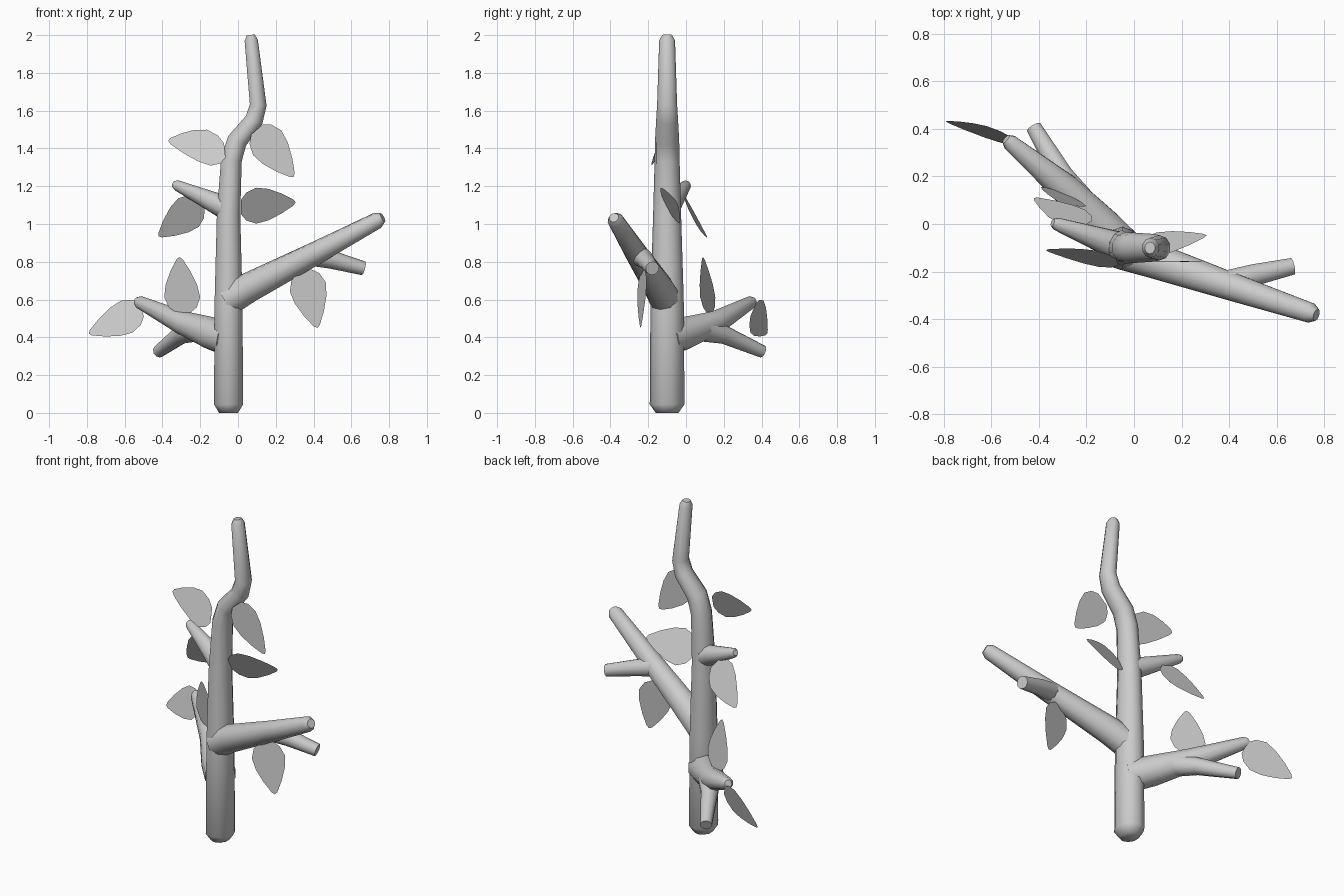
import bpy, bmesh, math
from mathutils import Vector

if "Cube" in bpy.data.objects:
    bpy.data.objects.remove(bpy.data.objects["Cube"])

SIDES = 10


def add_object(name, bm):
    bmesh.ops.recalc_face_normals(bm, faces=bm.faces)
    mesh = bpy.data.meshes.new(name)
    bm.to_mesh(mesh)
    bm.free()
    obj = bpy.data.objects.new(name, mesh)
    bpy.context.collection.objects.link(obj)
    bpy.ops.object.select_all(action='DESELECT')
    obj.select_set(True)
    bpy.context.view_layer.objects.active = obj
    bpy.ops.object.shade_smooth_by_angle(angle=math.radians(60))
    return obj


def limb(name, path, ref=(0, 0, 1), squash=1.0, rounded=True):
    """Tapered tube through (x, y, z, radius) points, optionally with a rounded tip."""
    pts = [(Vector(p[:3]), p[3]) for p in path]
    if rounded:
        end, r = pts[-1]
        pts.append((end + (end - pts[-2][0]).normalized() * r * 0.7, r * 0.6))
    bm = bmesh.new()
    rings = []
    for i, (p, r) in enumerate(pts):
        into = (p - pts[i - 1][0]).normalized() if i else Vector()
        out = (pts[i + 1][0] - p).normalized() if i < len(pts) - 1 else Vector()
        t = (into + out).normalized()
        a = t.cross(Vector(ref)).normalized()
        b = t.cross(a)
        ring = []
        for k in range(SIDES):
            ang = 2 * math.pi * k / SIDES
            ring.append(bm.verts.new(p + a * math.sin(ang) * r * squash + b * math.cos(ang) * r))
        rings.append(ring)
    for lo, hi in zip(rings, rings[1:]):
        for k in range(SIDES):
            n = (k + 1) % SIDES
            bm.faces.new((lo[k], lo[n], hi[n], hi[k]))
    bm.faces.new(rings[0])
    bm.faces.new(rings[-1])
    return add_object(name, bm)


# Egg-shaped leaf outline: (distance along leaf, share of half width)
LEAF = [(0, 0.4), (0.1, 0.78), (0.28, 1), (0.5, 0.88), (0.75, 0.55), (0.96, 0.17)]


def leaf(name, base, tip, side):
    base, tip, side = Vector(base), Vector(tip), Vector(side)
    outline = LEAF + [(1, 0)] + [(u, -w) for u, w in reversed(LEAF)]
    bm = bmesh.new()
    bm.faces.new([bm.verts.new(base + (tip - base) * u + side * w) for u, w in outline])
    return add_object(name, bm)


# Trunk with a chamfered foot and a crooked top
limb("trunk", [(-0.05, -0.1, 0, 0.06), (-0.05, -0.1, 0.045, 0.092),
               (-0.05, -0.1, 0.6, 0.088), (-0.05, -0.1, 1.05, 0.074),
               (-0.035, -0.1, 1.34, 0.066), (-0.005, -0.1, 1.44, 0.064),
               (0.085, -0.1, 1.55, 0.058), (0.107, -0.1, 1.63, 0.053),
               (0.07, -0.1, 1.972, 0.042)], ref=(0, 1, 0), squash=0.88)

# Large right branch and its stub
limb("right_branch", [(-0.05, -0.11, 0.60, 0.085), (0.06, -0.145, 0.665, 0.08),
                      (0.4, -0.26, 0.84, 0.062), (0.74, -0.373, 1.02, 0.044)])
limb("right_stub", [(0.38, -0.25, 0.835, 0.055), (0.5, -0.215, 0.81, 0.048),
                    (0.665, -0.178, 0.765, 0.037)], rounded=False)

# Forked lower left branch
limb("left_branch", [(-0.05, -0.1, 0.39, 0.09), (-0.14, -0.01, 0.42, 0.088),
                     (-0.29, 0.15, 0.475, 0.065), (-0.52, 0.342, 0.585, 0.035)])
limb("left_fork", [(-0.2, 0.06, 0.45, 0.07), (-0.30, 0.2, 0.415, 0.05),
                   (-0.42, 0.405, 0.325, 0.034)], rounded=False)

# Small upper left twig
limb("upper_twig", [(-0.05, -0.1, 1.08, 0.068), (-0.13, -0.07, 1.115, 0.055),
                    (-0.325, 0.0, 1.205, 0.028)])

# Leaves: base, tip, half-width direction
leaves = [
    ((-0.07, -0.16, 1.39), (-0.37, -0.11, 1.44), (-0.01, 0.035, 0.095)),
    ((0.10, -0.155, 1.50), (0.295, -0.16, 1.25), (0.075, 0, 0.065)),
    ((0.015, -0.10, 1.09), (0.305, -0.048, 1.115), (0, -0.05, 0.095)),
    ((-0.20, 0.0, 1.11), (-0.42, 0.11, 0.935), (-0.055, -0.03, 0.075)),
    ((-0.29, 0.125, 0.53), (-0.31, 0.09, 0.825), (0.095, -0.04, 0.0)),
    ((-0.51, 0.355, 0.545), (-0.79, 0.43, 0.42), (-0.03, 0.035, 0.085)),
    ((0.35, -0.23, 0.75), (0.42, -0.24, 0.45), (0.095, 0.025, 0.025)),
]
for i, spec in enumerate(leaves, 1):
    leaf(f"leaf_{i}", *spec)
